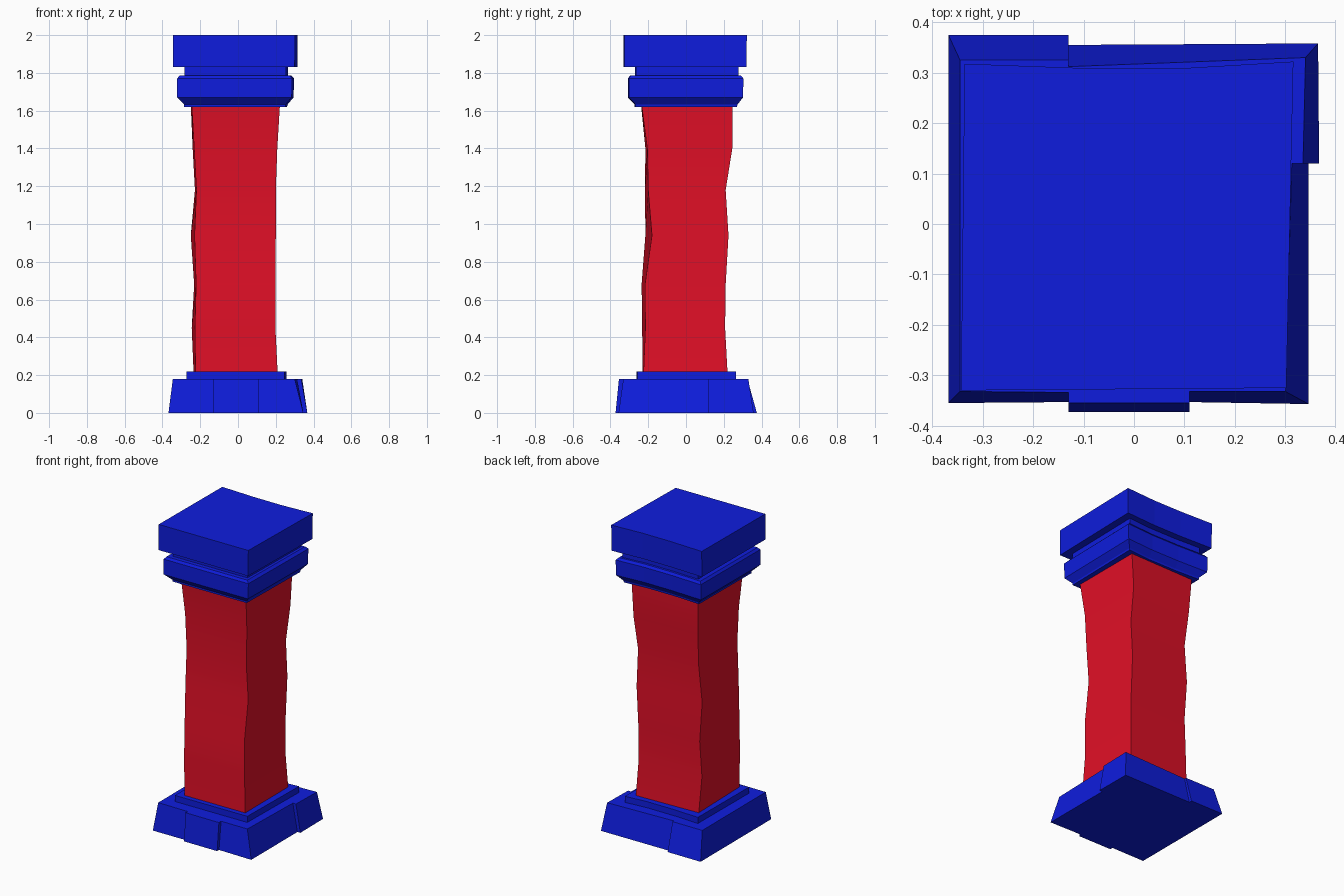
import bpy, bmesh

if "Cube" in bpy.data.objects:
    bpy.data.objects.remove(bpy.data.objects["Cube"])


def material(name, color):
    m = bpy.data.materials.new(name)
    m.diffuse_color = color
    m.use_nodes = True
    m.node_tree.nodes["Principled BSDF"].inputs["Base Color"].default_value = m.diffuse_color
    return m


BLUE = material("blue_stone", (0.0045, 0.012, 0.73, 1))
RED = material("red_shaft", (0.76, 0.005, 0.02, 1))


def loft(name, rings, mat, smooth=False):
    """Skin a closed solid through rings of (z, outline)."""
    bm = bmesh.new()
    loops = [[bm.verts.new((x, y, z)) for x, y in pts] for z, pts in rings]
    for a, b in zip(loops, loops[1:]):
        n = len(a)
        for i in range(n):
            j = (i + 1) % n
            bm.faces.new((a[i], a[j], b[j], b[i]))
    bm.faces.new(loops[0][::-1])
    bm.faces.new(loops[-1])
    bmesh.ops.recalc_face_normals(bm, faces=bm.faces)
    me = bpy.data.meshes.new(name)
    bm.to_mesh(me)
    bm.free()
    ob = bpy.data.objects.new(name, me)
    bpy.context.collection.objects.link(ob)
    me.materials.append(mat)
    if smooth:
        bpy.context.view_layer.objects.active = ob
        ob.select_set(True)
        bpy.ops.object.shade_smooth_by_angle(angle=0.6)
        ob.select_set(False)
    return ob


def worn_rect(x0, x1, y0, y1, dip=0.013, lean=0.01):
    """Rectangle with a slightly hollow back edge and a leaning right side."""
    return [(x0, y0), (x1 - lean, y0 + 0.005), (x1, y1), (0.1, y1 - dip),
            (-0.1, y1 - dip), (x0 + lean / 2, y1 - dip / 3)]


# Plinth: tapered block with protruding stones on three sides
bottom = [(-.368, -.355), (-.13, -.353), (-.13, -.373), (.11, -.373), (.11, -.353),
          (.346, -.357), (.346, .12), (.367, .12), (.365, .358), (-.13, .355),
          (-.13, .375), (-.368, .375)]
top = [(-.345, -.332), (-.13, -.334), (-.13, -.355), (.11, -.355), (.11, -.332),
       (.30, -.332), (.313, .12), (.335, .12), (.34, .33), (-.13, .312),
       (-.13, .325), (-.345, .325)]
loft("plinth", [(0, bottom), (.18, top)], BLUE)

# Step between plinth and shaft
loft("base_step", [(z, worn_rect(-.273, .257, -.262, .265)) for z in (.17, .22)], BLUE)

# Wobbly square shaft: z, left front, left back, right, front left, front right,
# back right, back left
levels = [
    (.21, -.225, -.235, .210, -.230, -.225, .220, .205),
    (.45, -.228, -.245, .198, -.232, -.215, .207, .185),
    (.68, -.222, -.232, .198, -.235, -.217, .210, .190),
    (.94, -.230, -.250, .200, -.215, -.180, .225, .190),
    (1.18, -.220, -.228, .200, -.217, -.200, .210, .195),
    (1.40, -.232, -.240, .208, -.215, -.205, .245, .220),
    (1.63, -.245, -.250, .222, -.238, -.235, .245, .235)]
loft("shaft", [(z, [(lf, fl), (r, fr), (r, br), (lb, bl)])
               for z, lf, lb, r, fl, fr, br, bl in levels], RED, smooth=True)

# Capital: flared collar, recessed neck, then the top slab
collar = [(1.62, -.285, .26, -.272, .270), (1.632, -.285, .262, -.272, .272),
          (1.67, -.322, .294, -.308, .302), (1.77, -.322, .297, -.308, .304),
          (1.785, -.310, .282, -.297, .292)]
loft("capital_collar", [(z, worn_rect(*r)) for z, *r in collar], BLUE)
loft("capital_neck", [(z, worn_rect(-.283, .264, -.270, .277)) for z in (1.77, 1.84)], BLUE)
loft("capital_slab", [(1.832, worn_rect(-.343, .314, -.330, .320, lean=.014)),
                      (2.0, worn_rect(-.343, .316, -.330, .322, lean=.014))], BLUE)
